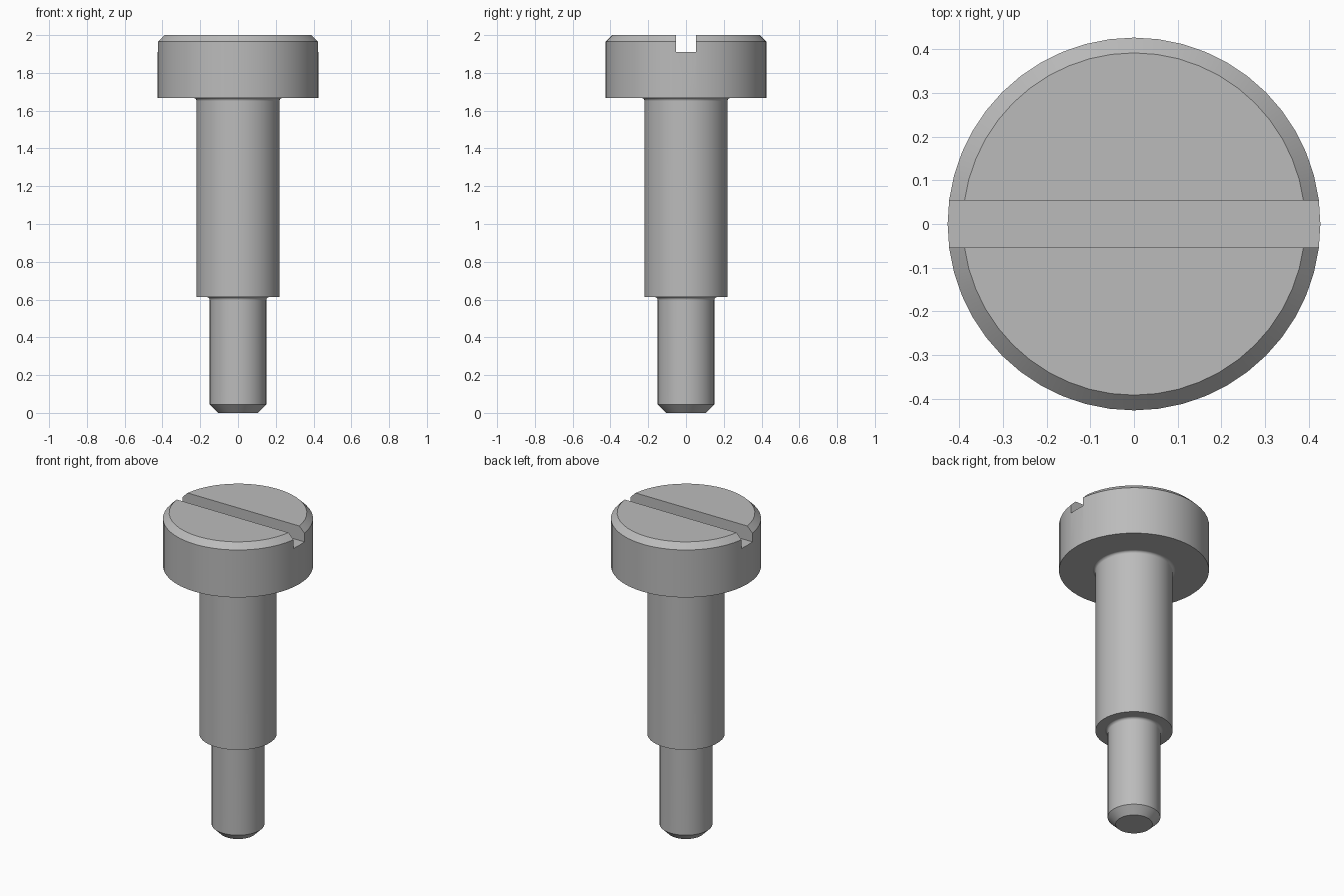
import bpy
import bmesh
from math import cos, sin, pi

SEGMENTS = 48

cube = bpy.data.objects.get("Cube")
if cube:
    bpy.data.objects.remove(cube, do_unlink=True)

steel = bpy.data.materials.new("grey steel")
steel.use_nodes = True
grey = (0.5, 0.5, 0.5, 1)
steel.diffuse_color = grey
steel.node_tree.nodes["Principled BSDF"].inputs["Base Color"].default_value = grey


def fillet(radius, shelf, size, steps=4):
    """Concave round from a shaft of this radius up to the shelf above it."""
    angles = [pi / 2 * i / steps for i in range(steps + 1)]
    return [(radius + size * (1 - cos(a)), shelf - size * (1 - sin(a))) for a in angles]


def lathe(name, profile):
    """Turn (radius, height) points around z and cap both ends."""
    bm = bmesh.new()
    rings = []
    for r, z in profile:
        rings.append([bm.verts.new((r * cos(2 * pi * i / SEGMENTS),
                                    r * sin(2 * pi * i / SEGMENTS), z))
                      for i in range(SEGMENTS)])
    for low, high in zip(rings, rings[1:]):
        for i in range(SEGMENTS):
            j = (i + 1) % SEGMENTS
            bm.faces.new((low[i], low[j], high[j], high[i]))
    bm.faces.new(rings[0][::-1])
    bm.faces.new(rings[-1])
    mesh = bpy.data.meshes.new(name)
    bm.to_mesh(mesh)
    bm.free()
    mesh.materials.append(steel)
    obj = bpy.data.objects.new(name, mesh)
    bpy.context.collection.objects.link(obj)
    return obj


# Chamfered tip, narrow end, shoulder and head in one turned body
profile = [(0.105, 0), (0.15, 0.045)]
profile += fillet(0.15, 0.613, 0.016)
profile += [(0.22, 0.613)]
profile += fillet(0.22, 1.667, 0.016)
profile += [(0.427, 1.667), (0.427, 1.965), (0.392, 2)]
screw = lathe("shoulder_screw", profile)

# Driver slot across the head
bpy.ops.mesh.primitive_cube_add(size=1, location=(0, 0, 2.01))
cutter = bpy.context.object
cutter.name = "slot_cutter"
cutter.scale = (1.2, 0.108, 0.2)
cutter.hide_render = True
cutter.data.materials.append(steel)

bpy.ops.object.select_all(action="DESELECT")
screw.select_set(True)
bpy.context.view_layer.objects.active = screw
slot = screw.modifiers.new("slot", "BOOLEAN")
slot.operation = "DIFFERENCE"
slot.solver = "EXACT"
slot.object = cutter
bpy.ops.object.modifier_apply(modifier=slot.name)
bpy.data.objects.remove(cutter, do_unlink=True)

# Smooth turned surfaces, crisp machined edges
bpy.ops.object.shade_smooth_by_angle(angle=pi / 6)
weighted = screw.modifiers.new("weighted_normals", "WEIGHTED_NORMAL")
weighted.keep_sharp = True
